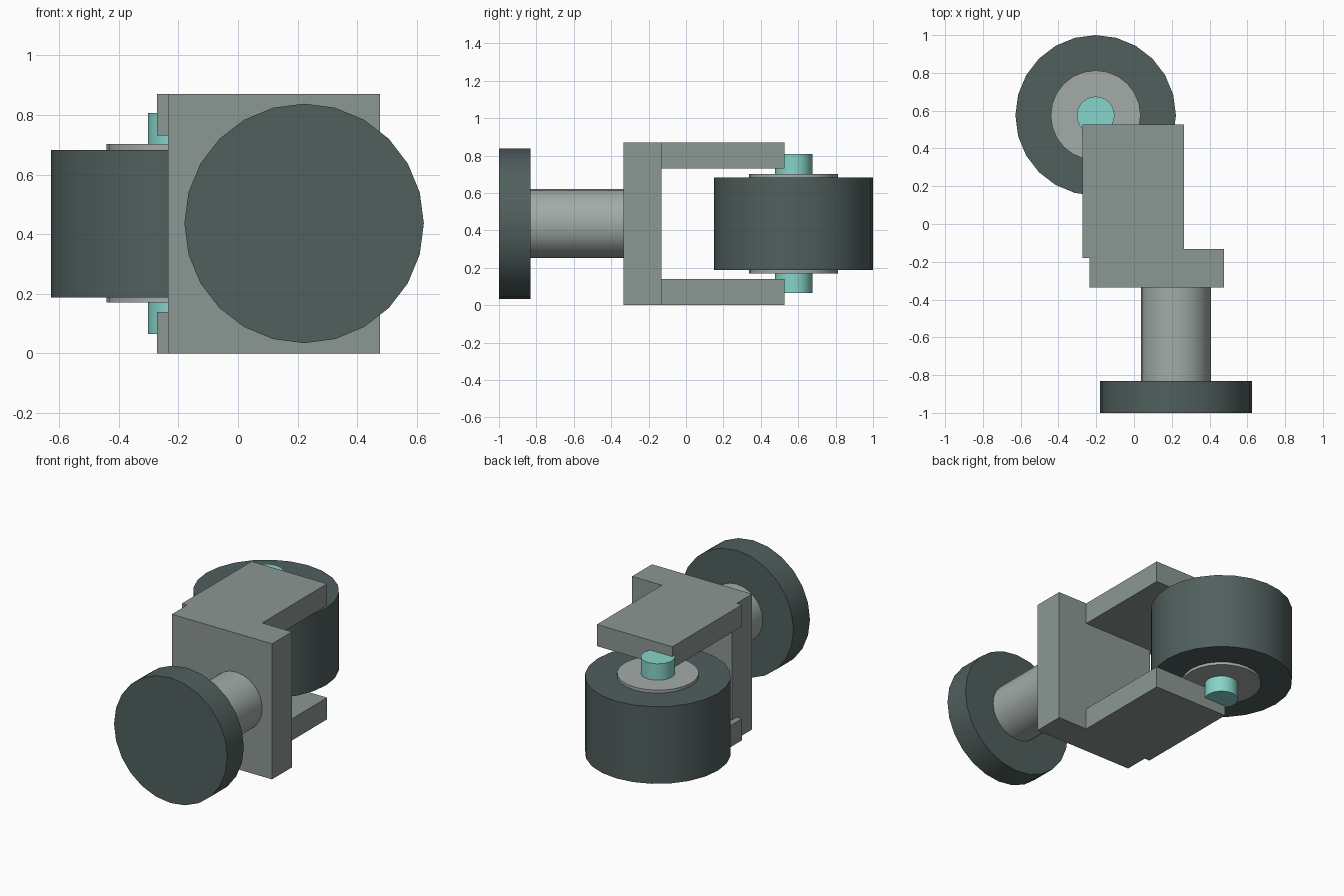
import bpy
import math

if "Cube" in bpy.data.objects:
    bpy.data.objects.remove(bpy.data.objects["Cube"])


def material(name, color):
    m = bpy.data.materials.new(name)
    m.diffuse_color = (*color, 1)
    m.use_nodes = True
    m.node_tree.nodes["Principled BSDF"].inputs["Base Color"].default_value = m.diffuse_color
    return m


dark = material("dark_rubber", (0.08, 0.115, 0.11))
steel = material("steel", (0.36, 0.41, 0.39))
frame = material("frame_grey", (0.26, 0.31, 0.29))
teal = material("teal", (0.24, 0.66, 0.58))


def box(name, lo, hi, mat):
    bpy.ops.mesh.primitive_cube_add(size=1, location=[(a + b) / 2 for a, b in zip(lo, hi)])
    ob = bpy.context.object
    ob.name = name
    ob.scale = [b - a for a, b in zip(lo, hi)]
    bpy.ops.object.transform_apply(location=False, rotation=False, scale=True)
    ob.data.materials.append(mat)


def cylinder(name, radius, start, end, center, axis, mat):
    mid = (start + end) / 2
    if axis == 'Z':
        loc, rot = (center[0], center[1], mid), (0, 0, 0)
    else:
        loc, rot = (center[0], mid, center[1]), (math.pi / 2, 0, 0)
    bpy.ops.mesh.primitive_cylinder_add(vertices=24, radius=radius, depth=end - start,
                                        location=loc, rotation=rot)
    ob = bpy.context.object
    ob.name = name
    ob.data.materials.append(mat)
    bpy.ops.object.shade_smooth_by_angle(angle=math.radians(30))


# Mounting disc and stem, lying along y
mount = (0.222, 0.436)
cylinder("mounting_disc", 0.402, -1.0, -0.832, mount, 'Y', dark)
cylinder("stem", 0.185, -0.84, -0.32, mount, 'Y', steel)

# Fork: back plate and two arms
box("fork_plate", (-0.235, -0.335, 0), (0.476, -0.132, 0.87), frame)
for name, z in (("lower_fork_arm", 0), ("upper_fork_arm", 0.731)):
    box(name, (-0.272, -0.18, z), (0.264, 0.527, z + 0.139), frame)

# Wheel, hub and axle, standing along z
pivot = (-0.203, 0.575)
cylinder("wheel_tyre", 0.425, 0.188, 0.683, pivot, 'Z', dark)
cylinder("wheel_hub", 0.238, 0.17, 0.702, pivot, 'Z', steel)
cylinder("axle", 0.1, 0.065, 0.807, pivot, 'Z', teal)
